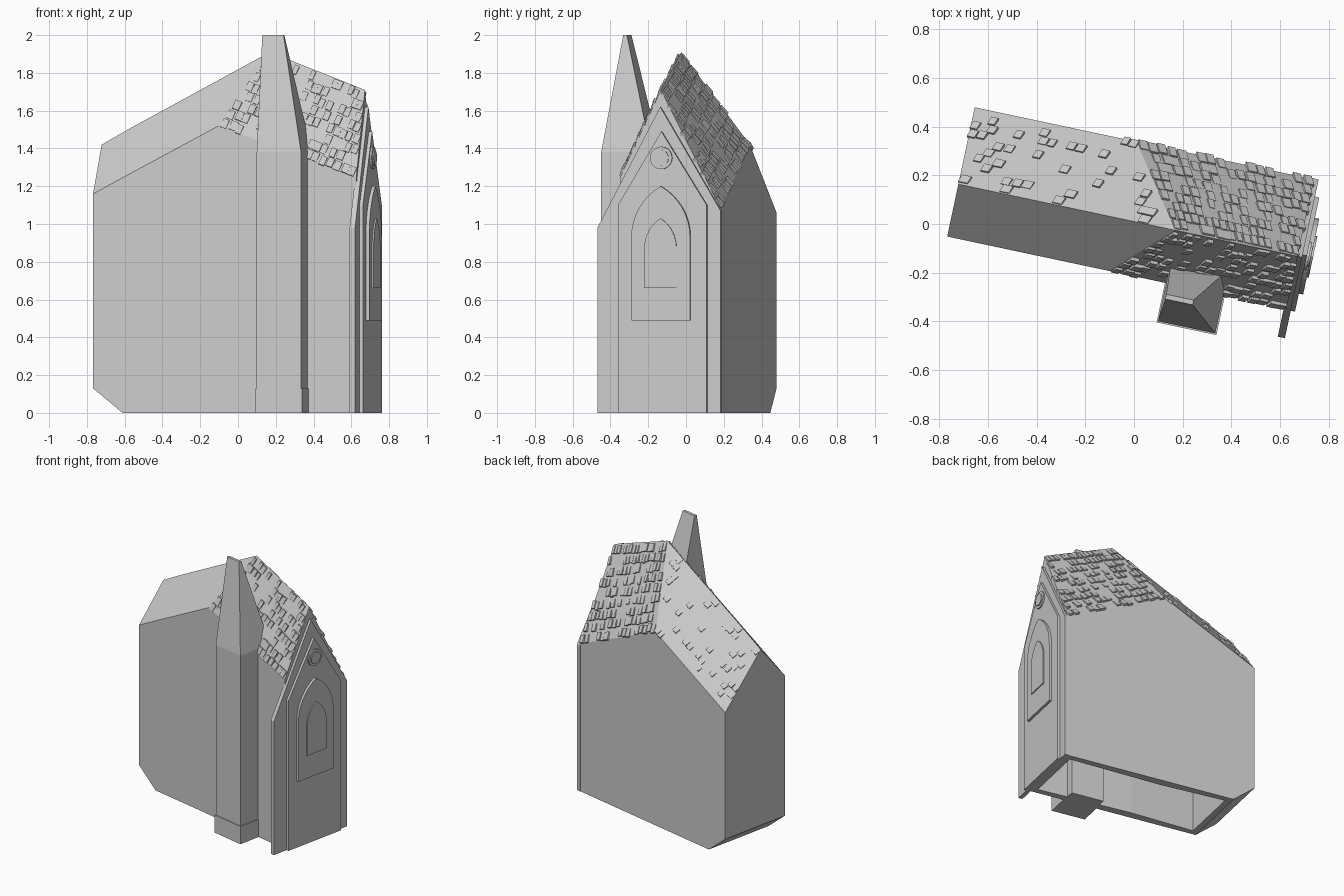
import bpy, bmesh, math, random
from mathutils import Vector, Matrix

cube = bpy.data.objects.get("Cube")
if cube:
    bpy.data.objects.remove(cube, do_unlink=True)

random.seed(4)
TURN = math.radians(-12)  # the whole chapel stands turned in plan

stone = bpy.data.materials.new("pale_grey_stone")
stone.use_nodes = True
stone.diffuse_color = (0.6, 0.6, 0.6, 1)
stone.node_tree.nodes["Principled BSDF"].inputs["Base Color"].default_value = (0.6, 0.6, 0.6, 1)


def finish(name, bm):
    bmesh.ops.recalc_face_normals(bm, faces=bm.faces)
    mesh = bpy.data.meshes.new(name)
    bm.to_mesh(mesh)
    bm.free()
    mesh.materials.append(stone)
    obj = bpy.data.objects.new(name, mesh)
    obj.rotation_euler.z = TURN
    bpy.context.collection.objects.link(obj)
    return obj


def loft(bm, sections):
    rings = [[bm.verts.new(p) for p in s] for s in sections]
    n = len(rings[0])
    for a, b in zip(rings, rings[1:]):
        for i in range(n):
            j = (i + 1) % n
            bm.faces.new((a[i], a[j], b[j], b[i]))
    bm.faces.new(rings[0])
    bm.faces.new(rings[-1])
    return rings


def slab(name, outline, back, front):
    """Plate from a (y, z) outline, thick along x."""
    bm = bmesh.new()
    loft(bm, [[(x, y, z) for y, z in outline] for x in (back, front)])
    return finish(name, bm)


def arch(centre, half, base, spring, top, steps=8):
    """Pointed arch outline."""
    pts = [(centre - half, base), (centre + half, base)]
    for i in range(steps + 1):
        a = i / steps * math.pi / 3
        pts.append((centre + half * (2 * math.cos(a) - 1),
                    spring + (top - spring) * math.sin(a) / math.sin(math.pi / 3)))
    pts += [(2 * centre - y, z) for y, z in reversed(pts[2:-1])]
    return pts


# Main body: four cross-sections, walls and roof together
FRONT, RIDGE, BACK = -0.21, 0.01, 0.333


def section(x_low, z_low, x_eave, x_ridge, front_z, ridge_z, back_z):
    return [(x_low, FRONT, z_low), (x_low, BACK, z_low), (x_eave, BACK, back_z),
            (x_ridge, RIDGE, ridge_z), (x_eave, FRONT, front_z)]


far = section(-0.74, 0.13, -0.74, -0.74, 1.16, 1.42, 1.06)
chamfer = section(-0.58, 0, -0.58, -0.58, 1.245, 1.51, 1.145)
middle = section(-0.06, 0, -0.06, 0.17, 1.52, 1.91, 1.42)
near = section(0.685, 0, 0.685, 0.685, 1.25, 1.71, 1.08)
bm = bmesh.new()
loft(bm, [far, chamfer, middle, near])
floor = [f for f in bm.faces if all(v.co.z < 0.01 for v in f.verts)]
bmesh.ops.recalc_face_normals(bm, faces=bm.faces)
bmesh.ops.inset_region(bm, faces=floor, thickness=0.06)
ext = bmesh.ops.extrude_face_region(bm, geom=floor)
bmesh.ops.translate(bm, vec=(0, 0, 1),
                    verts=[g for g in ext["geom"] if isinstance(g, bmesh.types.BMVert)])
bmesh.ops.delete(bm, geom=[f for f in floor if f.is_valid], context="FACES")
finish("chapel_body", bm)


# Weathered roof tiles, laid in rows over each slope
def tiles(name, eave_a, eave_b, ridge_b, ridge_a, rows, columns, chance):
    a, b, c, d = (Vector(p) for p in (eave_a, eave_b, ridge_b, ridge_a))
    bm = bmesh.new()
    for r in range(rows):
        t = (r + 0.4) / rows
        left, right = a.lerp(d, t), b.lerp(c, t)
        along = (right - left).normalized()
        up = (d.lerp(c, 0.5) - a.lerp(b, 0.5)).normalized()
        out = along.cross(up).normalized()
        up = out.cross(along)
        if out.z < 0:
            out = -out
        width = (right - left).length / columns
        height = (d - a).length / rows
        for k in range(columns):
            if random.random() > chance:
                continue
            s = (k + 0.5 + random.uniform(-0.15, 0.15)) / columns
            s = min(max(s, 0.5 / columns), 1 - 0.5 / columns)
            p = left.lerp(right, s) + up * height * random.uniform(-0.1, 0.1)
            frame = Matrix((along, up, out)).transposed().to_4x4()
            frame = Matrix.Translation(p) @ frame @ Matrix.Rotation(-0.12, 4, "X") \
                if frame.determinant() < 0 else Matrix.Translation(p) @ frame @ Matrix.Rotation(0.12, 4, "X")
            size = Matrix.Diagonal((width * random.uniform(0.7, 0.95), height * 0.8,
                                    random.uniform(0.012, 0.024), 1))
            bmesh.ops.create_cube(bm, size=1, matrix=frame @ size)
    finish(name, bm)


tiles("front_roof_tiles", middle[4], near[4], near[3], middle[3], 8, 18, 0.7)
tiles("back_roof_tiles", middle[2], near[2], near[3], middle[3], 9, 18, 0.7)
tiles("far_back_roof_tiles", far[2], middle[2], middle[3], far[3], 10, 20, 0.2)

# Gable end: wall with a side wing, raised panel, stepped arches and a round boss
slab("gable_wall", [(-0.33, 0), (0.337, 0), (0.337, 1.07), (0.01, 1.62), (-0.33, 0.98)], 0.674, 0.704)
slab("gable_panel", [(-0.215, 0), (0.265, 0), (0.265, 1.1), (0.02, 1.49), (-0.215, 1.1)], 0.69, 0.722)
slab("outer_arch", arch(0.02, 0.159, 0.49, 0.93, 1.2), 0.7, 0.74)
slab("inner_arch", arch(0.02, 0.087, 0.66, 0.87, 1.03), 0.72, 0.748)


def disc(radius, sides=20):
    return [(0.02 + radius * math.cos(i * math.tau / sides),
             1.35 + radius * math.sin(i * math.tau / sides)) for i in range(sides)]


slab("boss_rim", disc(0.06), 0.7, 0.732)
slab("boss_centre", disc(0.042), 0.7, 0.739)


# Side turret: plinth, shaft and a spire narrowing to a short ridge
def rect(x0, x1, y0, y1, z):
    return [(x0, y0, z), (x1, y0, z), (x1, y1, z), (x0, y1, z)]


bm = bmesh.new()
loft(bm, [rect(0.18, 0.42, -0.37, -0.1, 0.0), rect(0.18, 0.42, -0.37, -0.1, 1.38),
          rect(0.19, 0.305, -0.275, -0.255, 2.0)])
finish("turret_with_spire", bm)
bm = bmesh.new()
loft(bm, [rect(0.175, 0.426, -0.376, -0.18, z) for z in (0.0, 0.13)])
finish("turret_plinth", bm)
